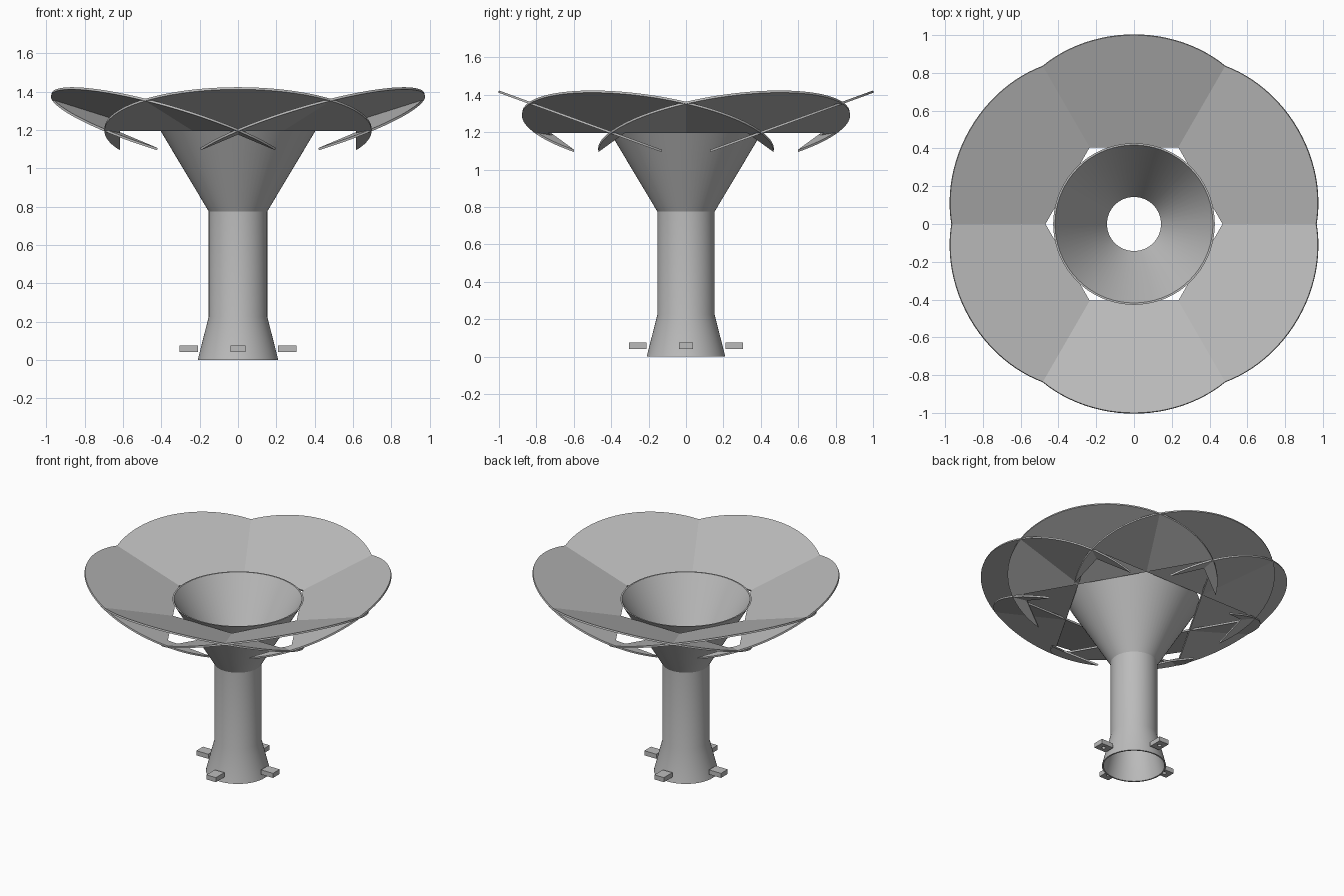
import bpy, bmesh, math
from mathutils import Matrix, Vector

cube = bpy.data.objects.get("Cube")
if cube:
    bpy.data.objects.remove(cube, do_unlink=True)

grey = bpy.data.materials.new("plain grey")
grey.use_nodes = True
colour = (0.5, 0.5, 0.5, 1)
grey.diffuse_color = colour
grey.node_tree.nodes["Principled BSDF"].inputs["Base Color"].default_value = colour


def add_object(name, bm):
    bmesh.ops.recalc_face_normals(bm, faces=bm.faces)
    mesh = bpy.data.meshes.new(name)
    bm.to_mesh(mesh)
    bm.free()
    mesh.materials.append(grey)
    obj = bpy.data.objects.new(name, mesh)
    bpy.context.collection.objects.link(obj)
    return obj


def smooth(obj):
    bpy.ops.object.select_all(action="DESELECT")
    obj.select_set(True)
    bpy.context.view_layer.objects.active = obj
    bpy.ops.object.shade_smooth_by_angle(angle=math.radians(25))


# Hollow trunk: flared foot, straight shaft and open funnel, spun from one wall profile
WALL = 0.01
outer = [(0.21, 0), (0.153, 0.225), (0.153, 0.775), (0.428, 1.235)]
profile = outer + [(r - WALL, z) for r, z in reversed(outer)]
bm = bmesh.new()
verts = [bm.verts.new((r, 0, z)) for r, z in profile]
edges = [bm.edges.new((v, verts[i - 1])) for i, v in enumerate(verts)]
bmesh.ops.spin(bm, geom=verts + edges, cent=(0, 0, 0), axis=(0, 0, 1),
               angle=math.tau, steps=72, use_merge=True)
bmesh.ops.remove_doubles(bm, verts=bm.verts, dist=0.0001)
smooth(add_object("hollow_trunk", bm))

# Petals: tilted oval plates, cut straight across the middle with a hook left at each side
HALF_WIDTH, HALF_LENGTH, CUT, THICK = 0.697, 0.632, 0.616, 0.012
sweep = math.acos(CUT / HALF_WIDTH)
STEPS = 64
outline = [(CUT, 0)]
for i in range(STEPS + 1):
    a = -sweep + (math.pi + 2 * sweep) * i / STEPS
    outline.append((HALF_WIDTH * math.cos(a), HALF_LENGTH * math.sin(a)))
outline.append((-CUT, 0))

for n in range(6):
    bm = bmesh.new()
    plate = bm.faces.new([bm.verts.new((x, y, -THICK / 2)) for x, y in outline])
    side = bmesh.ops.extrude_face_region(bm, geom=[plate])
    bmesh.ops.translate(bm, vec=(0, 0, THICK),
                        verts=[g for g in side["geom"] if isinstance(g, bmesh.types.BMVert)])
    place = (Matrix.Rotation(n * math.pi / 3, 4, "Z")
             @ Matrix.Translation((0, 0.408, 1.201))
             @ Matrix.Rotation(math.radians(20), 4, "X"))
    bm.transform(place)
    smooth(add_object(f"petal_{n + 1}", bm))

# Four anchor tabs around the foot, each with a blind hole underneath
for n, side_name in enumerate(("left", "back", "right", "front")):
    turn = Matrix.Rotation(n * math.pi / 2, 4, "Z")
    bm = bmesh.new()
    bmesh.ops.create_cube(bm, size=1, matrix=turn @ Matrix.Translation((0.258, 0, 0.058))
                          @ Matrix.Diagonal((0.096, 0.076, 0.033, 1)))
    tab = add_object(f"{side_name}_anchor_tab", bm)
    bm = bmesh.new()
    bmesh.ops.create_cone(bm, cap_ends=True, segments=20, radius1=0.014, radius2=0.014,
                          depth=0.04, matrix=turn @ Matrix.Translation((0.258, 0, 0.045)))
    cutter = add_object(f"{side_name}_hole_cutter", bm)
    cutter.hide_render = True
    cutter.hide_viewport = True
    hole = tab.modifiers.new("bolt hole", "BOOLEAN")
    hole.operation = "DIFFERENCE"
    hole.solver = "EXACT"
    hole.object = cutter
